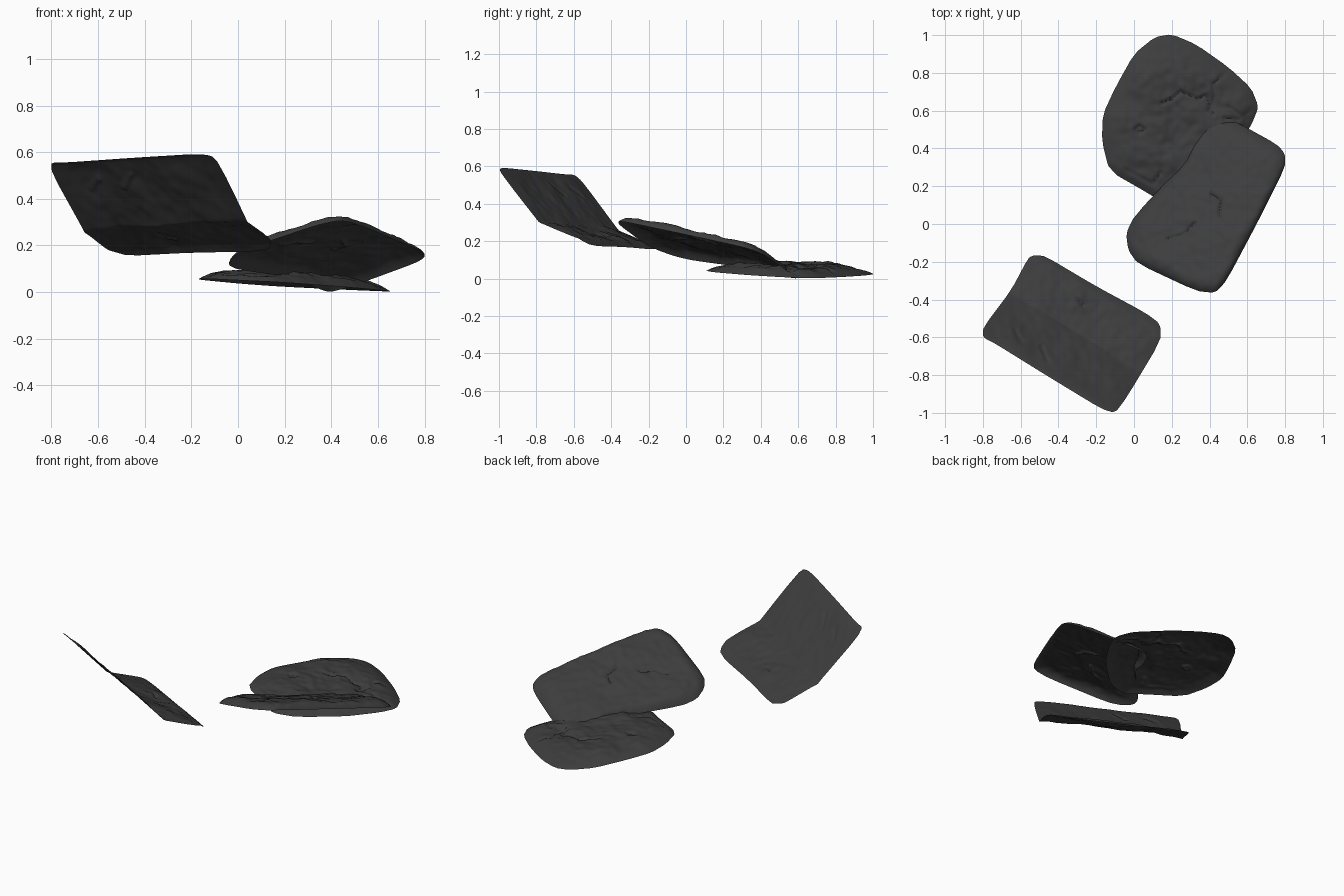
import bpy
import bmesh
from mathutils import Vector, noise, geometry

SIDES, RINGS = 200, 48

if "Cube" in bpy.data.objects:
    bpy.data.objects.remove(bpy.data.objects["Cube"])

stone = bpy.data.materials.new("dark grey stone")
stone.use_nodes = True
colour = (0.047, 0.047, 0.047, 1)
stone.diffuse_color = colour
shader = next(n for n in stone.node_tree.nodes if n.type == "BSDF_PRINCIPLED")
shader.inputs["Base Color"].default_value = colour
shader.inputs["Roughness"].default_value = 0.9


def even_outline(points):
    """Trim the corners, then space the points evenly round the rim."""
    pts = [Vector(p) for p in points]
    cut = []
    for a, b in zip(pts, pts[1:] + pts[:1]):
        cut += [a.lerp(b, 0.18), a.lerp(b, 0.82)]
    loop = list(zip(cut, cut[1:] + cut[:1]))
    step = sum((b - a).length for a, b in loop) / SIDES
    result, left = [], 0.0
    for a, b in loop:
        length = (b - a).length
        while left < length and len(result) < SIDES:
            result.append(a.lerp(b, left / length))
            left += step
        left -= length
    return result


def crack_depth(p, cracks, width=0.016):
    """1 on a crack line, fading to 0 beside it."""
    best = width
    for line in cracks:
        for a, b in zip(line, line[1:]):
            a, b = Vector(a), Vector(b)
            _, t = geometry.intersect_point_line(p, a, b)
            near = a.lerp(b, min(max(t, 0), 1))
            best = min(best, (p - near).length)
    return 1 - best / width


def slab(name, outline, base, height, power, rough, cracks):
    """Open stone shell: a rough top that rolls down to its rim."""
    rim = even_outline(outline)
    centre = sum(rim, Vector((0, 0))) / len(rim)
    bm = bmesh.new()

    def point(p, s):
        lift = height + rough * noise.noise(Vector((p.x * 7, p.y * 7, 0)))
        lift += rough * 0.4 * noise.noise(Vector((p.x * 22, p.y * 22, 0)))
        lift -= 0.012 * crack_depth(p, cracks)
        z = base(p.x, p.y) + lift * (1 - s ** power)
        return bm.verts.new((p.x, p.y, max(z, 0)))

    outer = [point(p, 1) for p in rim]
    for r in range(1, RINGS):
        s = 1 - r / RINGS
        inner = [point(centre.lerp(p, s), s) for p in rim]
        for i in range(SIDES):
            j = (i + 1) % SIDES
            bm.faces.new((outer[i], outer[j], inner[j], inner[i]))
        outer = inner
    middle = point(centre, 0)
    for i in range(SIDES):
        bm.faces.new((outer[i], outer[(i + 1) % SIDES], middle))

    # Turn every face upward
    bm.normal_update()
    bmesh.ops.reverse_faces(bm, faces=[f for f in bm.faces if f.normal.z < 0])
    mesh = bpy.data.meshes.new(name)
    bm.to_mesh(mesh)
    bm.free()
    mesh.materials.append(stone)
    obj = bpy.data.objects.new(name, mesh)
    bpy.context.collection.objects.link(obj)
    bpy.ops.object.select_all(action="DESELECT")
    obj.select_set(True)
    bpy.context.view_layer.objects.active = obj
    bpy.ops.object.shade_smooth_by_angle(angle=0.7)


# Round, cracked slab lying on the ground at the back
slab("round_back_slab",
     [(.2, 1.005), (.11, .99), (0, .9), (-.1, .72), (-.165, .58), (-.17, .44),
      (-.13, .28), (.08, .16), (.17, .1), (.3, .15), (.5, .34), (.62, .52),
      (.66, .62), (.62, .72), (.5, .83), (.33, .95)],
     lambda x, y: 0.055 - 0.06 * x - 0.02 * y, 0.05, 5, 0.018,
     [[(.42, .58), (.38, .68), (.34, .66), (.25, .7), (.2, .66), (.15, .64)],
      [(.4, .6), (.43, .68), (.42, .74), (.5, .81)],
      [(.48, .56), (.55, .55), (.62, .6)], [(.5, .62), (.6, .55)],
      [(-.05, .29), (.1, .21), (.14, .27)],
      [(.01, .5), (.03, .52), (.05, .5), (.03, .48), (.01, .5)]])

# Oblong slab leaning over the round one
slab("leaning_middle_slab",
     [(.39, .59), (.45, .58), (.56, .53), (.76, .42), (.8, .37), (.8, .3),
      (.66, .02), (.49, -.3), (.43, -.365), (.33, -.355), (.02, -.21),
      (-.03, -.14), (-.042, -.05), (0, .04), (.27, .33), (.31, .45)],
     lambda x, y: 0.109 + 0.194 * x - 0.315 * y,
     0.046, 14, 0.014,
     [[(.41, .16), (.46, .12), (.45, .04)], [(.18, -.08), (.26, -.06), (.32, 0)]])


def bent_base(x, y):
    """Tilted plane folded along its middle."""
    t = min(max((0.41 * (x + 0.8) + 0.67 * (y + 0.58)) / 0.39, 0), 1)
    fold = 0.09 * min(t / 0.53, (1 - t) / 0.47)
    return -0.344 * x - 0.668 * y - 0.12 - fold


# Steep, folded slab at the front
slab("steep_front_slab",
     [(-.56, -.18), (-.65, -.35), (-.8, -.55), (-.8, -.6), (-.74, -.63),
      (-.45, -.81), (-.17, -.98), (-.1, -1.0), (-.04, -.92), (.14, -.62),
      (.14, -.53), (.06, -.47), (-.2, -.33), (-.47, -.17), (-.53, -.165)],
     bent_base, 0.01, 8, 0.014,
     [[(-.63, -.56), (-.6, -.62)], [(-.49, -.65), (-.46, -.72)],
      [(-.3, -.4), (-.27, -.43)]])
